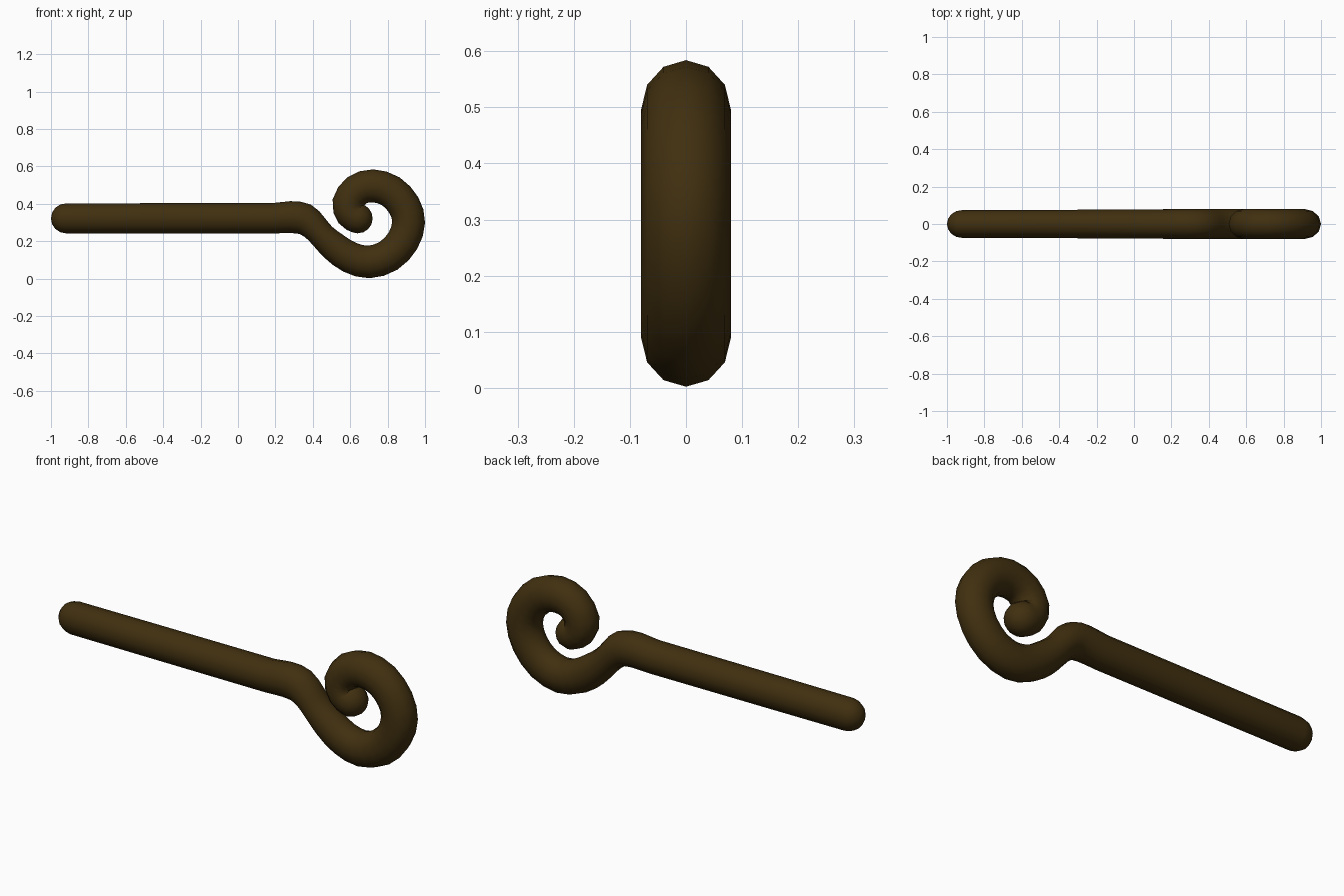
import bpy, bmesh, math
from mathutils import Vector

if "Cube" in bpy.data.objects:
    bpy.data.objects.remove(bpy.data.objects["Cube"])

SIDES = 12
# centre line: x, z, in-plane radius, sideways radius
PATH = [
    (-0.92, 0.322, 0.080, 0.074), (-0.5, 0.322, 0.081, 0.075),
    (0.0, 0.322, 0.081, 0.078), (0.18, 0.322, 0.081, 0.079),
    (0.28, 0.329, 0.085, 0.08), (0.355, 0.318, 0.085, 0.08),
    (0.41, 0.274, 0.074, 0.08), (0.452, 0.228, 0.071, 0.08),
    (0.515, 0.170, 0.079, 0.08), (0.60, 0.113, 0.084, 0.08),
    (0.70, 0.089, 0.087, 0.08), (0.805, 0.122, 0.088, 0.08),
    (0.882, 0.203, 0.088, 0.08), (0.912, 0.30, 0.088, 0.08),
    (0.888, 0.39, 0.088, 0.08), (0.817, 0.467, 0.088, 0.08),
    (0.72, 0.496, 0.088, 0.08), (0.635, 0.472, 0.086, 0.08),
    (0.588, 0.405, 0.084, 0.08), (0.603, 0.345, 0.081, 0.08),
    (0.640, 0.322, 0.080, 0.08),
]


def smooth_path(pts, n=2):
    """Catmull-Rom on the curled part only; the straight shaft stays straight."""
    v = [Vector(p) for p in pts]
    out = v[:3]
    for i in range(3, len(v) - 1):
        a, b, c = v[i - 1], v[i], v[i + 1]
        d = v[min(i + 2, len(v) - 1)]
        for k in range(n):
            t = k / n
            out.append(0.5 * (2 * b + (c - a) * t + (2 * a - 5 * b + 4 * c - d) * t * t
                              + (3 * b - a - 3 * c + d) * t ** 3))
    return out + [v[-1]]


path = smooth_path(PATH)
bm = bmesh.new()


def frame(i):
    a, b = path[max(i - 1, 0)], path[min(i + 1, len(path) - 1)]
    t = Vector((b[0] - a[0], 0, b[1] - a[1])).normalized()
    return t, Vector((-t.z, 0, t.x))


def ring(i, shift=0.0, scale=1.0):
    x, z, rn, ry = path[i]
    t, n = frame(i)
    c = Vector((x, 0, z)) + t * shift
    return [bm.verts.new(c + n * (rn * scale * math.cos(a)) + Vector((0, ry * scale * math.sin(a), 0)))
            for a in (2 * math.pi * k / SIDES for k in range(SIDES))]


# rounded start, tube, rounded end
last = len(path) - 1
angles = [math.radians(d) for d in (22, 45, 68)]
R = 0.08
rings = [ring(0, -R * math.sin(a), math.cos(a)) for a in reversed(angles)]
rings += [ring(i) for i in range(len(path))]
rings += [ring(last, R * math.sin(a), math.cos(a)) for a in angles]
for a, b in zip(rings, rings[1:]):
    for k in range(SIDES):
        j = (k + 1) % SIDES
        bm.faces.new((a[k], a[j], b[j], b[k]))
for i, s, loop in ((0, -1, rings[0]), (last, 1, rings[-1])):
    x, z = path[i][:2]
    tip = bm.verts.new(Vector((x, 0, z)) + frame(i)[0] * R * s)
    for k in range(SIDES):
        bm.faces.new((tip, loop[k], loop[(k + 1) % SIDES]))
bmesh.ops.recalc_face_normals(bm, faces=bm.faces)

mesh = bpy.data.meshes.new("curled_rod")
bm.to_mesh(mesh)
bm.free()
for p in mesh.polygons:
    p.use_smooth = True
rod = bpy.data.objects.new("curled_rod", mesh)
bpy.context.collection.objects.link(rod)

brown = bpy.data.materials.new("dark_brown")
brown.diffuse_color = (0.052, 0.029, 0.005, 1)
brown.use_nodes = True
brown.node_tree.nodes["Principled BSDF"].inputs["Base Color"].default_value = brown.diffuse_color
mesh.materials.append(brown)
